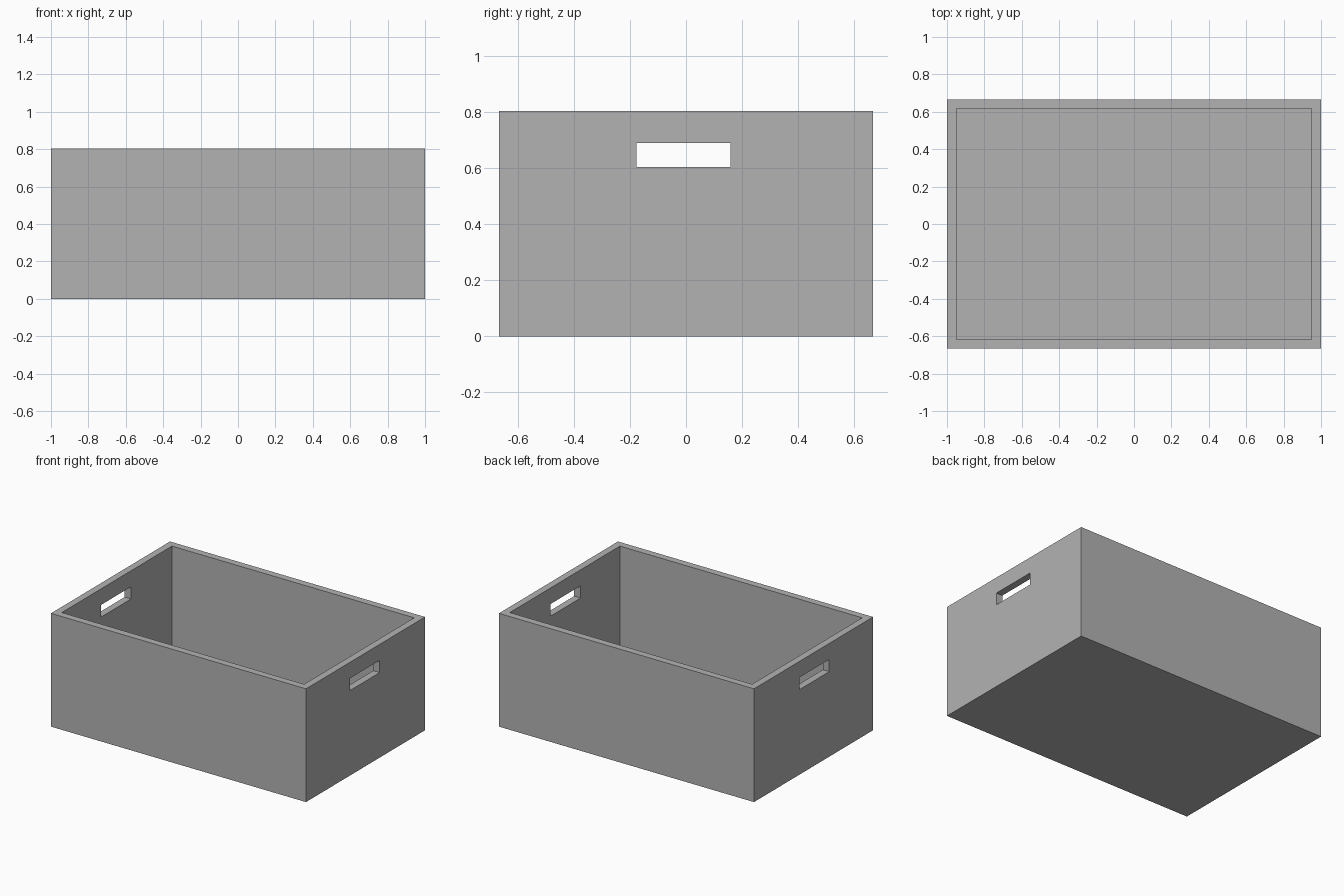
import bpy

# Remove the default cube
default = bpy.data.objects.get("Cube")
if default:
    bpy.data.objects.remove(default, do_unlink=True)

LENGTH, WIDTH, TOP = 2.0, 1.333, 0.803
WALL, BASE = 0.05, 0.004

# Single material
grey = bpy.data.materials.new("plain_grey")
grey.use_nodes = True
colour = (0.45, 0.45, 0.45, 1.0)
grey.diffuse_color = colour
grey.node_tree.nodes["Principled BSDF"].inputs["Base Color"].default_value = colour


def box(name, size, centre):
    """Axis-aligned box with its size baked into the mesh."""
    bpy.ops.mesh.primitive_cube_add(size=1, location=centre)
    obj = bpy.context.object
    obj.name = name
    obj.scale = size
    bpy.ops.object.transform_apply(location=False, rotation=False, scale=True)
    obj.data.materials.append(grey)
    return obj


def cut(target, cutter):
    """Subtract a box from the target and discard the cutter."""
    mod = target.modifiers.new("cut", "BOOLEAN")
    mod.operation = "DIFFERENCE"
    mod.solver = "EXACT"
    mod.object = cutter
    bpy.context.view_layer.objects.active = target
    bpy.ops.object.modifier_apply(modifier=mod.name)
    bpy.data.objects.remove(cutter, do_unlink=True)


# Four walls as one open frame standing on the base sheet
height = TOP - BASE
middle = BASE + height / 2
walls = box("crate_walls", (LENGTH, WIDTH, height), (0, 0, middle))
cut(walls, box("inside_cutter",
               (LENGTH - 2 * WALL, WIDTH - 2 * WALL, height + 0.2), (0, 0, middle)))

# Hand slot through both end walls
cut(walls, box("slot_cutter", (LENGTH + 0.2, 0.334, 0.086), (0, -0.009, 0.646)))

# Thin base sheet
box("base_sheet", (LENGTH, WIDTH, BASE), (0, 0, BASE / 2))
